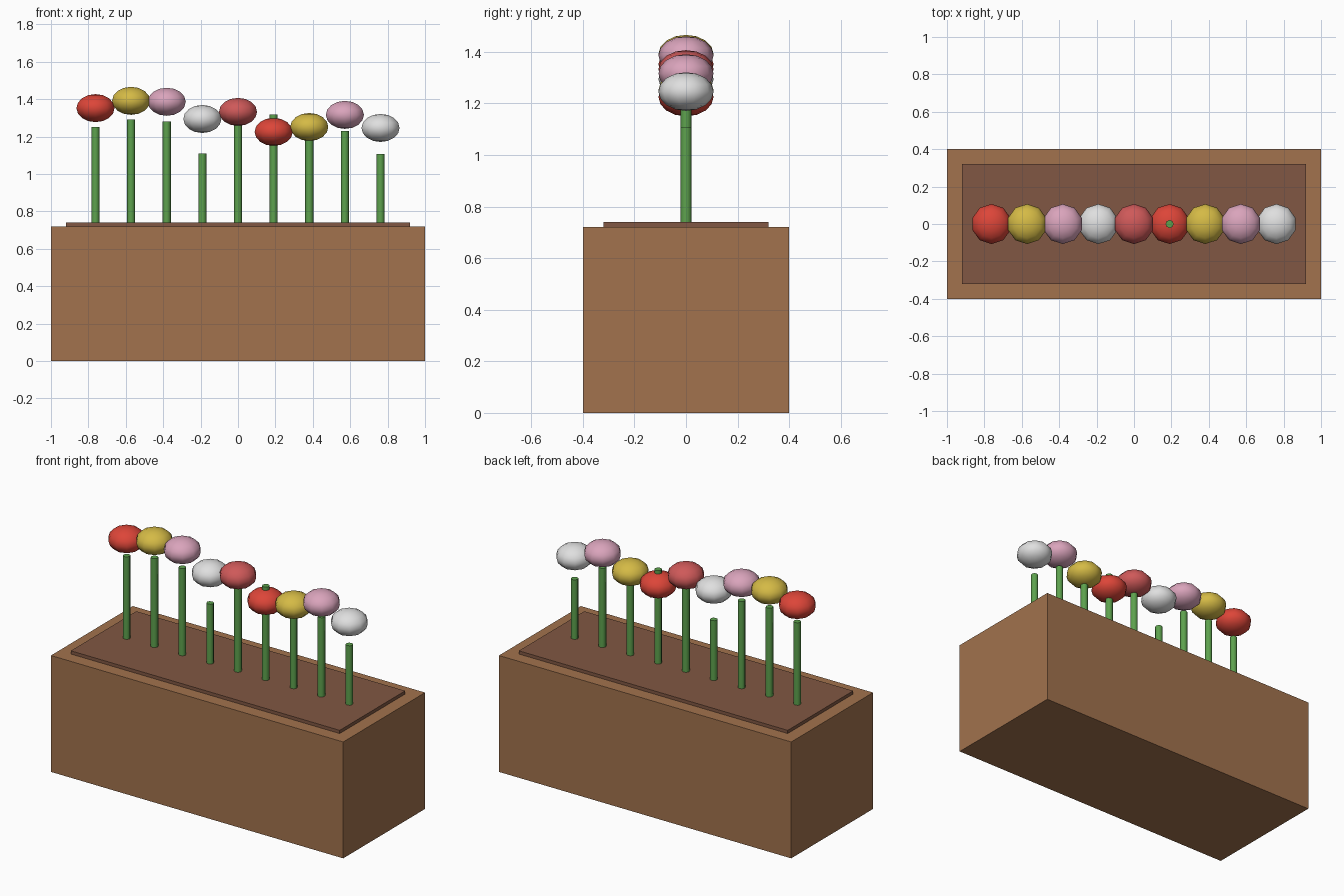
import bpy

if "Cube" in bpy.data.objects:
    bpy.data.objects.remove(bpy.data.objects["Cube"])


def material(name, rgb):
    m = bpy.data.materials.new(name)
    m.diffuse_color = (*rgb, 1.0)
    m.use_nodes = True
    m.node_tree.nodes["Principled BSDF"].inputs["Base Color"].default_value = m.diffuse_color
    return m


wood = material("wood", (0.36, 0.17, 0.075))
soil = material("soil", (0.22, 0.097, 0.056))
green = material("stem green", (0.11, 0.36, 0.075))
red = material("red", (0.72, 0.06, 0.04))
yellow = material("yellow", (0.66, 0.49, 0.06))
pink = material("pink", (0.70, 0.37, 0.50))
white = material("white", (0.74, 0.74, 0.74))
rose = material("rose", (0.62, 0.10, 0.10))


def finish(name, mat, smooth=False):
    ob = bpy.context.object
    ob.name = name
    ob.data.materials.append(mat)
    bpy.ops.object.transform_apply(location=False, rotation=False, scale=True)
    if smooth:
        bpy.ops.object.shade_smooth_by_angle(angle=1.0)
    return ob


def box(name, size, z0, z1, mat):
    bpy.ops.mesh.primitive_cube_add(size=1, location=(0, 0, (z0 + z1) / 2))
    bpy.context.object.scale = (size[0], size[1], z1 - z0)
    finish(name, mat)


# Planter and its soil slab
box("planter_box", (2.0, 0.8), 0.0, 0.72, wood)
box("soil_bed", (1.84, 0.64), 0.70, 0.74, soil)

# Row of flowers: stem top, head centre height, head colour
flowers = [
    (1.25, 1.352, red), (1.29, 1.391, yellow), (1.28, 1.386, pink),
    (1.11, 1.294, white), (1.28, 1.332, rose), (1.318, 1.225, red),
    (1.20, 1.251, yellow), (1.23, 1.316, pink), (1.108, 1.246, white),
]
STEM_BASE = 0.72
for i, (top, head_z, mat) in enumerate(flowers):
    x = (i - 4) * 0.1905
    bpy.ops.mesh.primitive_cylinder_add(
        vertices=8, radius=0.0215, depth=top - STEM_BASE,
        location=(x, 0, (top + STEM_BASE) / 2))
    finish(f"stem_{i + 1}", green, True)
    # Flattened flower head
    bpy.ops.mesh.primitive_uv_sphere_add(
        segments=10, ring_count=8, radius=0.107, location=(x, 0, head_z))
    bpy.context.object.scale = (1, 1, 0.7)
    finish(f"flower_head_{i + 1}", mat, True)
